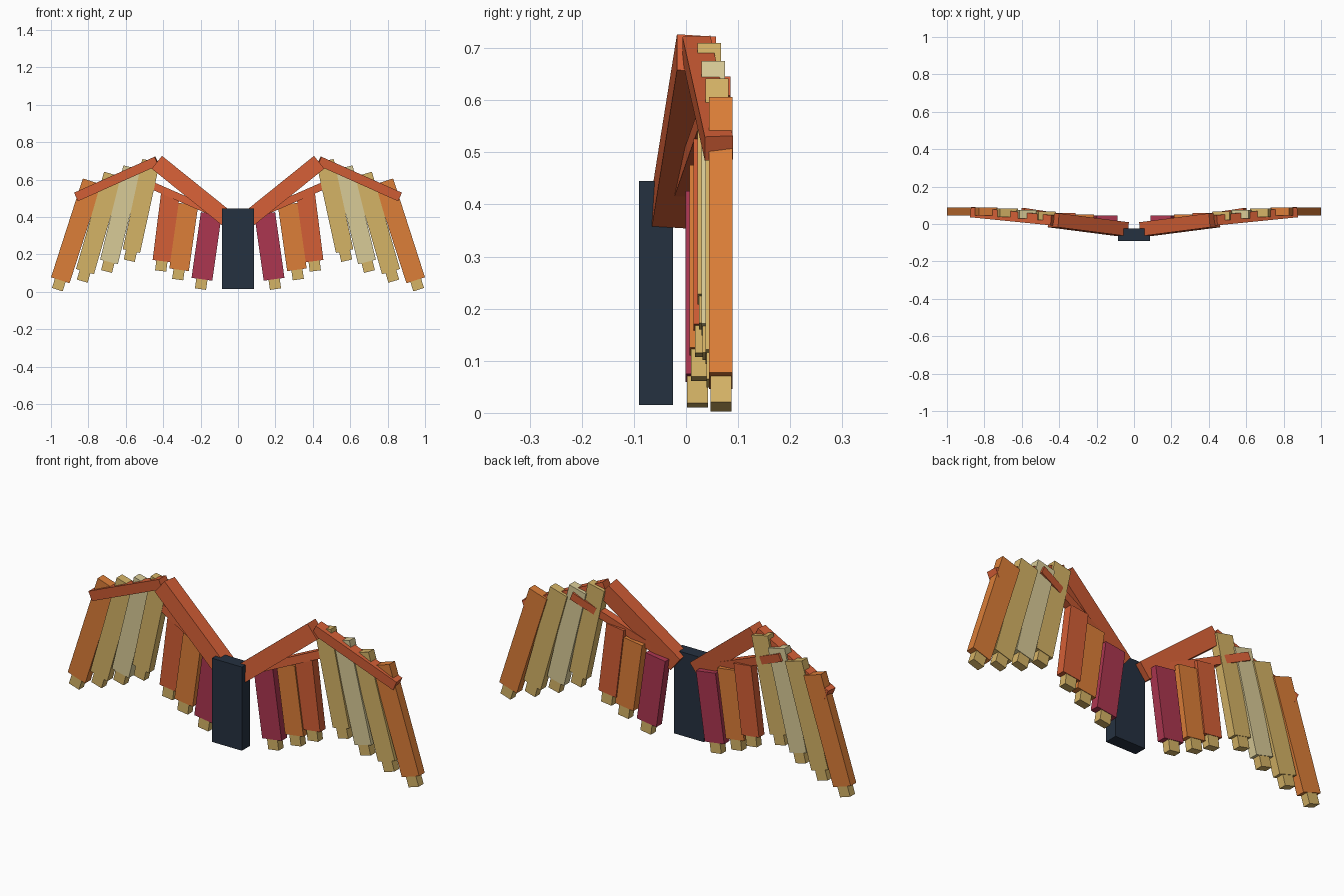
import bpy
from mathutils import Vector, Matrix

old = bpy.data.objects.get("Cube")
if old:
    bpy.data.objects.remove(old, do_unlink=True)


def material(name, rgb):
    """Flat colour, given in display values and converted to linear."""
    lin = [((c / 255 + 0.055) / 1.055) ** 2.4 for c in rgb] + [1.0]
    mat = bpy.data.materials.new(name)
    mat.use_nodes = True
    mat.diffuse_color = lin
    mat.node_tree.nodes["Principled BSDF"].inputs["Base Color"].default_value = lin
    return mat


NAVY = material("navy", (37, 49, 64))
RUST = material("rust", (212, 95, 54))
ORANGE = material("orange", (220, 126, 56))
CRIMSON = material("crimson", (172, 54, 80))
OCHRE = material("ochre", (213, 179, 102))
PALE = material("pale_straw", (217, 203, 151))


def beam(name, start, end, width, depth, mat):
    """Square-ended box running from start to end; depth lies mostly along y."""
    a, b = Vector(start), Vector(end)
    along = (b - a).normalized()
    across = along.cross(Vector((0, 1, 0))).normalized()
    back = across.cross(along)
    bpy.ops.mesh.primitive_cube_add(size=1)
    ob = bpy.context.object
    ob.name = name
    ob.data.name = name
    rot = Matrix((along, back, across)).transposed().to_4x4()
    size = Matrix.Diagonal(((b - a).length, depth, width, 1))
    ob.data.transform(Matrix.Translation((a + b) / 2) @ rot @ size)
    if ob.data.materials:
        ob.data.materials.clear()
    ob.data.materials.append(mat)
    return ob


# Feathers from the inside out: bottom (x, z), top (x, z), width, colour
FEATHERS = [
    ((0.193, 0.067), (0.143, 0.418), 0.112, CRIMSON),
    ((0.315, 0.118), (0.265, 0.468), 0.105, ORANGE),
    ((0.407, 0.164), (0.362, 0.520), 0.100, RUST),
    ((0.570, 0.218), (0.465, 0.700), 0.095, OCHRE),
    ((0.690, 0.160), (0.565, 0.664), 0.098, PALE),
    ((0.818, 0.108), (0.668, 0.628), 0.100, OCHRE),
    ((0.950, 0.062), (0.780, 0.590), 0.104, ORANGE),
]

# Centre block
beam("centre_block", (0, -0.0575, 0.015), (0, -0.0575, 0.445), 0.17, 0.065, NAVY)

for side, s in (("left", 1), ("right", -1)):
    # Wing bones
    beam(f"{side}_upper_bone", (s * 0.058, -0.028, 0.390), (s * 0.431, 0.020, 0.690),
         0.088, 0.075, RUST)
    beam(f"{side}_outer_bone", (s * 0.434, 0.020, 0.700), (s * 0.864, 0.063, 0.508),
         0.050, 0.054, RUST)
    beam(f"{side}_brace", (s * 0.100, -0.010, 0.411), (s * 0.596, 0.066, 0.628),
         0.040, 0.040, RUST)

    # Feathers, each stepped a little further back, with a narrow tip
    for i, (low, high, width, mat) in enumerate(FEATHERS):
        y = 0.022 + 0.0075 * i
        bottom = Vector((s * low[0], y, low[1]))
        top = Vector((s * high[0], y, high[1]))
        down = (bottom - top).normalized()
        beam(f"{side}_feather_{i + 1}", bottom, top, width, 0.045, mat)
        beam(f"{side}_feather_tip_{i + 1}", bottom - down * 0.02,
             bottom + down * 0.053, 0.06, 0.04, OCHRE)
